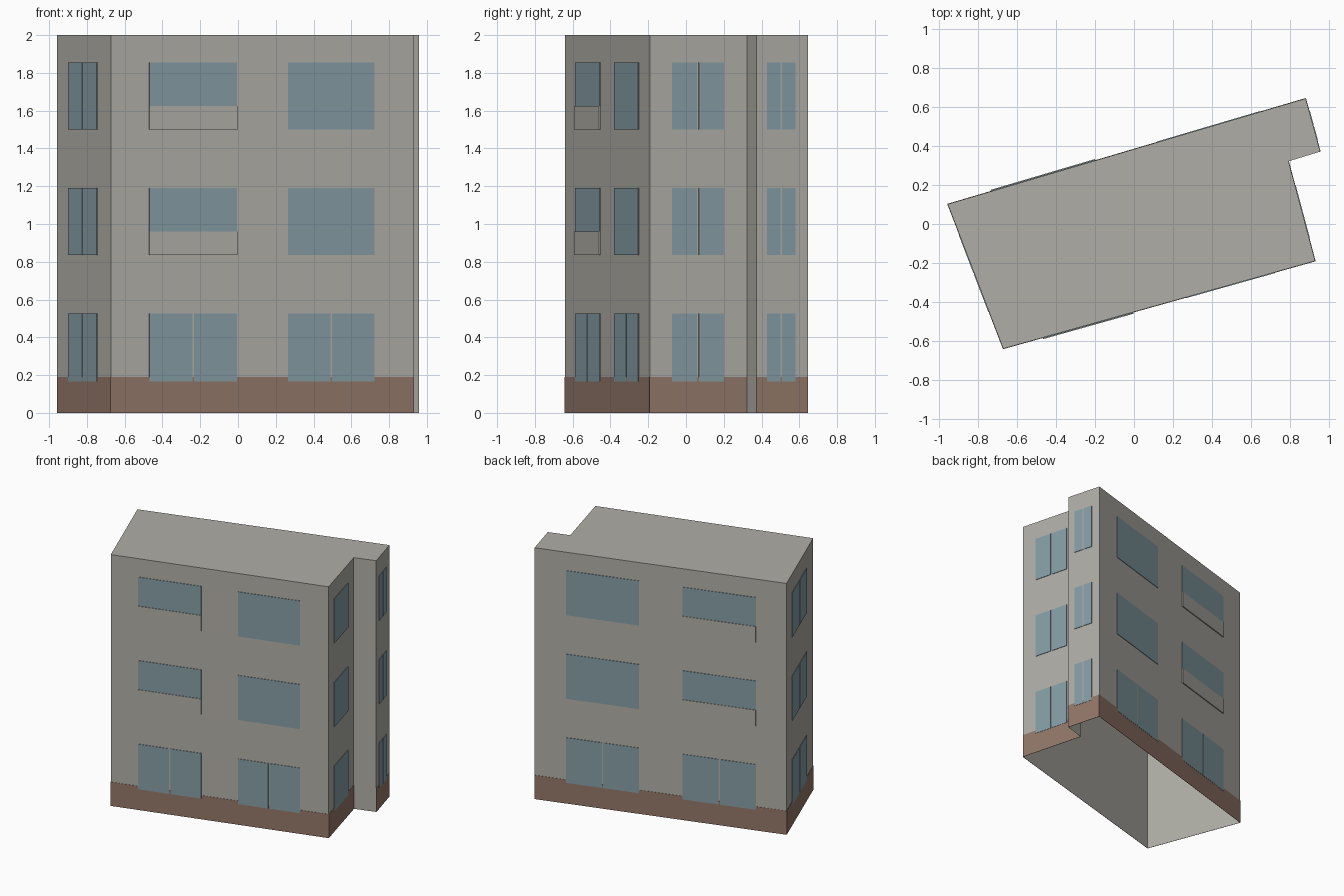
import bpy
import bmesh
from mathutils import Vector

cube = bpy.data.objects.get("Cube")
if cube:
    bpy.data.objects.remove(cube)


def material(name, color):
    mat = bpy.data.materials.new(name)
    mat.use_nodes = True
    mat.diffuse_color = (*color, 1)
    mat.node_tree.nodes["Principled BSDF"].inputs["Base Color"].default_value = (*color, 1)
    return mat


plaster = material("grey plaster", (0.43, 0.42, 0.38))
brick = material("brown plinth", (0.29, 0.185, 0.14))
glass = material("blue glass", (0.235, 0.335, 0.375))

HEIGHT = 2.0
PLINTH = 0.19
FLOORS = [(0.165, 0.525), (0.835, 1.19), (1.5, 1.855)]
PARAPET = 0.125   # height of a balcony front
MULLION = 0.01

# Footprint corners, counter-clockwise seen from above
CORNERS = [Vector(p) for p in ((-0.957, 0.102), (-0.672, -0.641), (0.931, -0.19),
                               (0.794, 0.322), (0.957, 0.372), (0.882, 0.645))]
WALLS = dict(zip(("left", "front", "right", "notch", "right_wing", "back"),
                 zip(CORNERS, CORNERS[1:] + CORNERS[:1])))


def finish(bm, name, mat):
    mesh = bpy.data.meshes.new(name)
    bm.to_mesh(mesh)
    bm.free()
    mesh.materials.append(mat)
    obj = bpy.data.objects.new(name, mesh)
    bpy.context.collection.objects.link(obj)


def add_plate(bm, wall, u0, u1, z0, z1, depth):
    """Thin box on a wall, from fraction u0 to u1 of its length."""
    a, b = WALLS[wall]
    along = b - a
    normal = Vector((along.y, -along.x)).normalized()
    rings = []
    for out in (0, depth):
        ring = [(u0, z0), (u1, z0), (u1, z1), (u0, z1)]
        rings.append([bm.verts.new((*(a + along * u + normal * out), z)) for u, z in ring])
    inner, outer = rings
    bm.faces.new(outer)
    for i in range(4):
        j = (i + 1) % 4
        bm.faces.new((inner[i], inner[j], outer[j], outer[i]))


def add_window(bm, wall, u0, u1, z0, z1, split):
    a, b = WALLS[wall]
    if not split:
        add_plate(bm, wall, u0, u1, z0, z1, 0.004)
        return
    mid, gap = (u0 + u1) / 2, MULLION / 2 / (b - a).length
    add_plate(bm, wall, u0, mid - gap, z0, z1, 0.004)
    add_plate(bm, wall, mid + gap, u1, z0, z1, 0.004)


# Building shell: walls and flat roof, open underneath
bm = bmesh.new()
low = [bm.verts.new((*c, 0)) for c in CORNERS]
high = [bm.verts.new((*c, HEIGHT)) for c in CORNERS]
for i in range(len(CORNERS)):
    j = (i + 1) % len(CORNERS)
    bm.faces.new((low[i], low[j], high[j], high[i]))
bm.faces.new(high)
finish(bm, "walls_and_roof", plaster)

# Plinth band on every wall except the short notch wall
bm = bmesh.new()
for wall in WALLS:
    if wall != "notch":
        add_plate(bm, wall, 0, 1, 0, PLINTH, 0.002)
finish(bm, "plinth", brick)

# End walls: split windows on every floor
for wall, u0, u1 in (("left", 0.21, 0.745), ("right", 0.224, 0.762),
                     ("right_wing", 0.206, 0.757)):
    bm = bmesh.new()
    for z0, z1 in FLOORS:
        add_window(bm, wall, u0, u1, z0, z1, True)
    finish(bm, wall + "_windows", glass)

# Long walls: one column of wide windows, one column with balcony fronts
for wall, balcony, plain in (("front", (0.126, 0.416), (0.584, 0.869)),
                             ("back", (0.588, 0.879), (0.126, 0.415))):
    windows, fronts = bmesh.new(), bmesh.new()
    for floor, (z0, z1) in enumerate(FLOORS):
        add_window(windows, wall, *plain, z0, z1, floor == 0)
        sill = z0 + PARAPET if floor else z0
        add_window(windows, wall, *balcony, sill, z1, floor == 0)
        if floor:
            add_plate(fronts, wall, *balcony, z0, sill, 0.008)
    finish(windows, wall + "_windows", glass)
    finish(fronts, wall + "_balcony_fronts", plaster)
